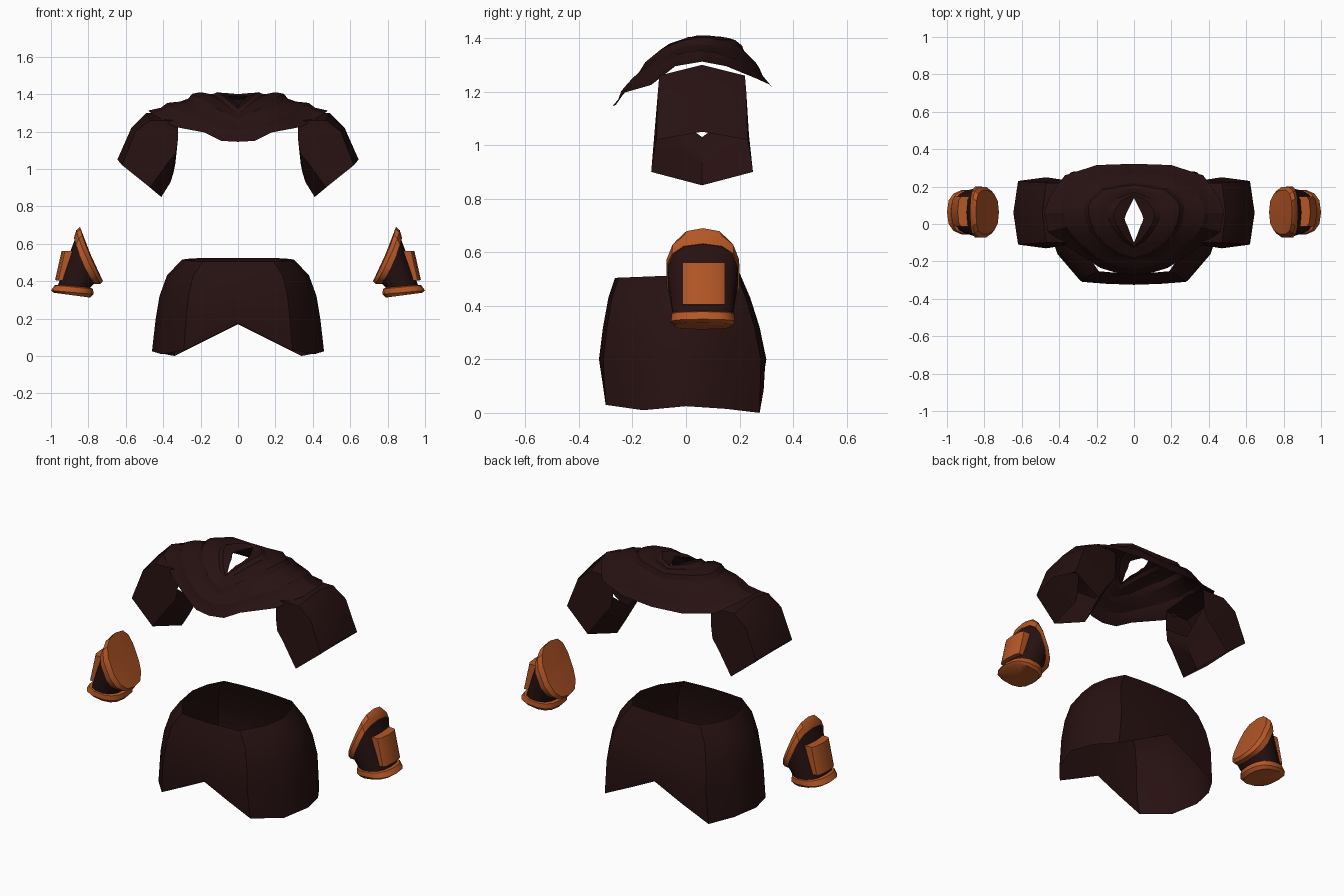
import bpy, bmesh, math

if "Cube" in bpy.data.objects:
    bpy.data.objects.remove(bpy.data.objects["Cube"])


def material(name, rgb):
    m = bpy.data.materials.new(name)
    m.diffuse_color = (*rgb, 1)
    m.use_nodes = True
    m.node_tree.nodes["Principled BSDF"].inputs["Base Color"].default_value = m.diffuse_color
    return m


DARK = material("dark brown cloth", (0.020, 0.0055, 0.0055))
ORANGE = material("burnt orange", (0.46, 0.095, 0.02))
CY = 0.06  # depth centre of sleeves and gauntlets


def loft(name, rings, closed=False, band_mats=None, cap_start=False, cap_end=False, angle=35, flip=False):
    """Skin a list of equal-length rings and mirror the result across x."""
    bm = bmesh.new()
    rows = [[bm.verts.new(p) for p in r] for r in rings]
    n = len(rows[0])
    for i in range(len(rows) - 1):
        for j in range(n if closed else n - 1):
            k = (j + 1) % n
            f = bm.faces.new((rows[i][j], rows[i][k], rows[i + 1][k], rows[i + 1][j]))
            f.material_index = band_mats[i] if band_mats else 0
    for use, row in ((cap_start, rows[0]), (cap_end, rows[-1])):
        if use:
            centre = bm.verts.new([sum(v.co[a] for v in row) / n for a in range(3)])
            for j in range(n):
                f = bm.faces.new((row[j], row[(j + 1) % n], centre))
                f.material_index = 1
    if cap_start or cap_end:
        bmesh.ops.recalc_face_normals(bm, faces=bm.faces)
    elif flip:
        bmesh.ops.reverse_faces(bm, faces=bm.faces)
    me = bpy.data.meshes.new(name)
    bm.to_mesh(me)
    bm.free()
    me.materials.append(DARK)
    me.materials.append(ORANGE)
    ob = bpy.data.objects.new(name, me)
    bpy.context.collection.objects.link(ob)
    mirror = ob.modifiers.new("mirror", 'MIRROR')
    mirror.merge_threshold = 0.001
    bpy.ops.object.select_all(action='DESELECT')
    ob.select_set(True)
    bpy.context.view_layer.objects.active = ob
    bpy.ops.object.shade_smooth_by_angle(angle=math.radians(angle))
    return ob


# Skirt: half outline scaled per height, with an arched hem
hem = [(0, -.315, .175), (.15, -.31, .10), (.29, -.30, .03), (.41, -.16, .01), (.46, 0, .025),
       (.42, .15, .015), (.34, .275, .0), (.17, .29, .085), (0, .295, .17)]
skirt = []
for z, hw, front, back in ((.515, .30, .265, .20), (.43, .38, .29, .24), (.32, .42, .31, .275), (.20, .44, .325, .30)):
    ring = []
    for x, y, _ in hem:
        ny = y / .315 * front if y < 0 else y / .295 * back
        ring.append((x / .46 * hw, ny, z + (.04 * ny if z > .5 else 0)))
    skirt.append(ring)
skirt.append(hem)
loft("skirt", skirt, flip=True)

# Sleeves: six-sided tubes given by outer, outer corner, inner corner and inner points
sleeve = []
for o, oc, ic, i in (
        ((.34, 1.30), (.32, .16, 1.26), (.322, .165, 1.15), (.335, 1.03)),
        ((.49, 1.30), (.47, .16, 1.26), (.335, .17, 1.08), (.345, .98)),
        ((.57, 1.22), (.55, .165, 1.20), (.37, .175, 1.04), (.36, .93)),
        ((.645, 1.05), (.62, .17, 1.02), (.47, .19, .90), (.41, .85))):
    sleeve.append([(o[0], CY, o[1]), (oc[0], CY - oc[1], oc[2]), (ic[0], CY - ic[1], ic[2]),
                   (i[0], CY, i[1]), (ic[0], CY + ic[1], ic[2]), (oc[0], CY + oc[1], oc[2])])
loft("sleeves", sleeve, closed=True, angle=30)

# Shoulder cowl: spokes from neck opening to edge, front to back
spokes = [
    ((0, -.10, 1.33), (0, -.15, 1.28), (0, -.22, 1.22), (0, -.275, 1.145)),
    ((.02, -.05, 1.36), (.08, -.12, 1.33), (.11, -.20, 1.25), (.09, -.262, 1.15)),
    ((.035, -.01, 1.37), (.14, -.06, 1.38), (.20, -.15, 1.29), (.18, -.235, 1.195)),
    ((.045, .01, 1.385), (.18, 0, 1.40), (.28, -.06, 1.34), (.34, -.13, 1.225)),
    ((.048, .02, 1.385), (.19, .03, 1.405), (.30, 0, 1.355), (.46, -.04, 1.295)),
    ((.05, .03, 1.39), (.20, .06, 1.41), (.31, .06, 1.36), (.48, .06, 1.312)),
    ((.045, .045, 1.39), (.20, .085, 1.41), (.31, .10, 1.355), (.45, .15, 1.295)),
    ((.04, .06, 1.39), (.19, .11, 1.405), (.29, .15, 1.345), (.37, .26, 1.25)),
    ((.02, .10, 1.39), (.14, .16, 1.40), (.20, .22, 1.35), (.20, .315, 1.225)),
    ((0, .14, 1.39), (0, .19, 1.385), (0, .24, 1.32), (0, .322, 1.215))]
cowl = []
for s in range(3):
    for t, fold in ((0, 0), (.4, .012), (.6, -.004)):
        cowl.append([tuple(a + (b - a) * t + (fold if k == 2 else 0)
                           for k, (a, b) in enumerate(zip(p[s], p[s + 1]))) for p in spokes])
cowl.append([p[3] for p in spokes])
loft("cowl", cowl, angle=25, flip=True)


# Gauntlets: tilted rings from the slanted inner cap down to the wrist band
def sp(v):
    return math.copysign(abs(v) ** .78, v)


def tilted_ring(low, high, w, bulge=0, n=14):
    pts = []
    for j in range(n):
        c, s = sp(math.cos(math.tau * j / n)), sp(math.sin(math.tau * j / n))
        x = (low[0] + high[0]) / 2 + (high[0] - low[0]) / 2 * c + bulge * (1 - c * c)
        z = (low[1] + high[1]) / 2 + (high[1] - low[1]) / 2 * c
        pts.append((x, CY + .003 + w * s, z))
    return pts


gauntlet = [tilted_ring((.722, .40), (.845, .69), .118, .012),
            tilted_ring((.735, .385), (.865, .672), .138, .012),
            tilted_ring((.768, .385), (.877, .632), .139, .012),
            tilted_ring((.765, .39), (.870, .630), .133, .012),
            tilted_ring((.79, .365), (.962, .38), .115),
            tilted_ring((.775, .358), (.98, .378), .119),
            tilted_ring((.772, .33), (1.0, .35), .121),
            tilted_ring((.79, .312), (.985, .338), .108)]
loft("gauntlets", gauntlet, closed=True, band_mats=[1, 1, 1, 0, 1, 1, 1], cap_start=True, cap_end=True)

# Raised plates on the outer side of the gauntlets
plate = []
for y, out in ((-.08, 0), (-.06, .012), (0, .018), (.06, .012), (.08, 0)):
    plate.append([(.87, CY + .006 + y, .562), (.925 + out, CY + .006 + y, .562),
                  (.960 + out, CY + .006 + y, .405), (.90, CY + .006 + y, .40)])
loft("gauntlet_plates", plate, closed=True, band_mats=[1] * 4, cap_start=True, cap_end=True)
